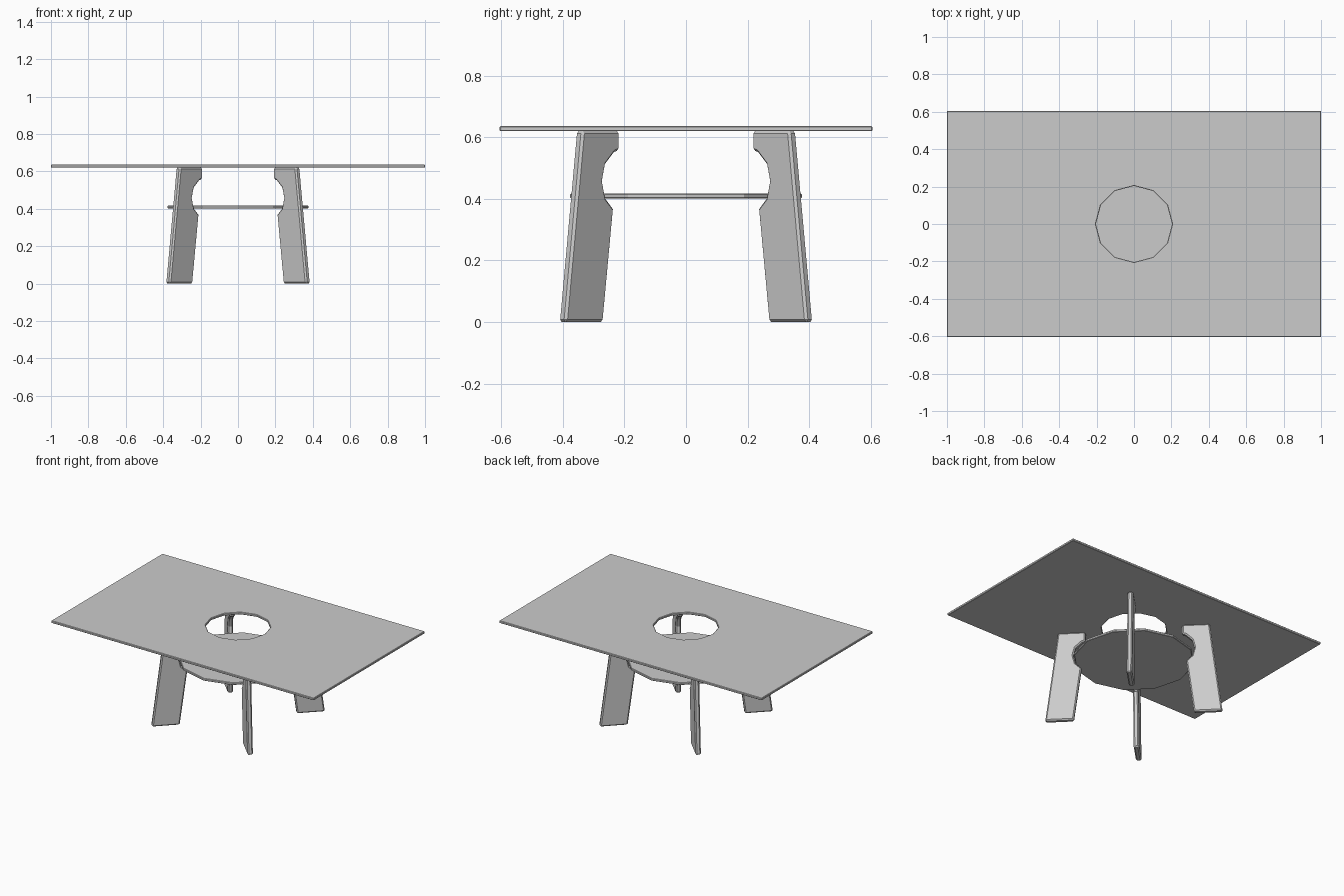
import bpy, bmesh, math
from mathutils import Vector

if "Cube" in bpy.data.objects:
    bpy.data.objects.remove(bpy.data.objects["Cube"])


def finish(bm, name, bevel, angle=40):
    bmesh.ops.recalc_face_normals(bm, faces=bm.faces)
    mesh = bpy.data.meshes.new(name)
    bm.to_mesh(mesh)
    bm.free()
    obj = bpy.data.objects.new(name, mesh)
    bpy.context.collection.objects.link(obj)
    mod = obj.modifiers.new("edge_bevel", 'BEVEL')
    mod.width = bevel
    mod.segments = 1
    mod.limit_method = 'ANGLE'
    mod.angle_limit = math.radians(angle)
    return obj


def extrude(bm, offset):
    res = bmesh.ops.extrude_face_region(bm, geom=bm.faces[:])
    verts = [g for g in res["geom"] if isinstance(g, bmesh.types.BMVert)]
    bmesh.ops.translate(bm, verts=verts, vec=offset)


def ring(radius, z, sides=12):
    return [(radius * math.cos(math.tau * i / sides),
             radius * math.sin(math.tau * i / sides), z) for i in range(sides)]


# Tabletop: rectangle with a twelve-sided hole
HX, HY, Z0, Z1 = 1.0, 0.605, 0.62, 0.636
bm = bmesh.new()
for loop in ([(-HX, -HY, Z0), (HX, -HY, Z0), (HX, HY, Z0), (-HX, HY, Z0)], ring(0.204, Z0)):
    vs = [bm.verts.new(p) for p in loop]
    for a, b in zip(vs, vs[1:] + vs[:1]):
        bm.edges.new((a, b))
bmesh.ops.triangle_fill(bm, edges=bm.edges[:], use_beauty=True)
extrude(bm, Vector((0, 0, Z1 - Z0)))
finish(bm, "tabletop", 0.003)

# Round lower shelf
bm = bmesh.new()
bm.faces.new([bm.verts.new(p) for p in ring(0.376, 0.402)])
extrude(bm, Vector((0, 0, 0.016)))
finish(bm, "lower_shelf", 0.003)

# Diagonal plank legs: (y, z) profile of the centre plane, notched on the inside
THICK, SHIFT = 0.034, 0.026
PROFILE = [(0.278, 0), (0.403, 0), (0.347, 0.621), (0.226, 0.621), (0.226, 0.558),
           (0.241, 0.552), (0.270, 0.513), (0.280, 0.458), (0.270, 0.402), (0.244, 0.367)]
normal = Vector((1, -1, 0)).normalized() * THICK
for sy, row in ((-1, "front"), (1, "back")):
    for sx, side in ((-1, "left"), (1, "right")):
        bm = bmesh.new()
        bm.faces.new([bm.verts.new(Vector((y - SHIFT, y, z)) - normal / 2) for y, z in PROFILE])
        extrude(bm, normal)
        bmesh.ops.scale(bm, verts=bm.verts, vec=(sx, sy, 1))
        finish(bm, f"{row}_{side}_leg", 0.008, 60)
